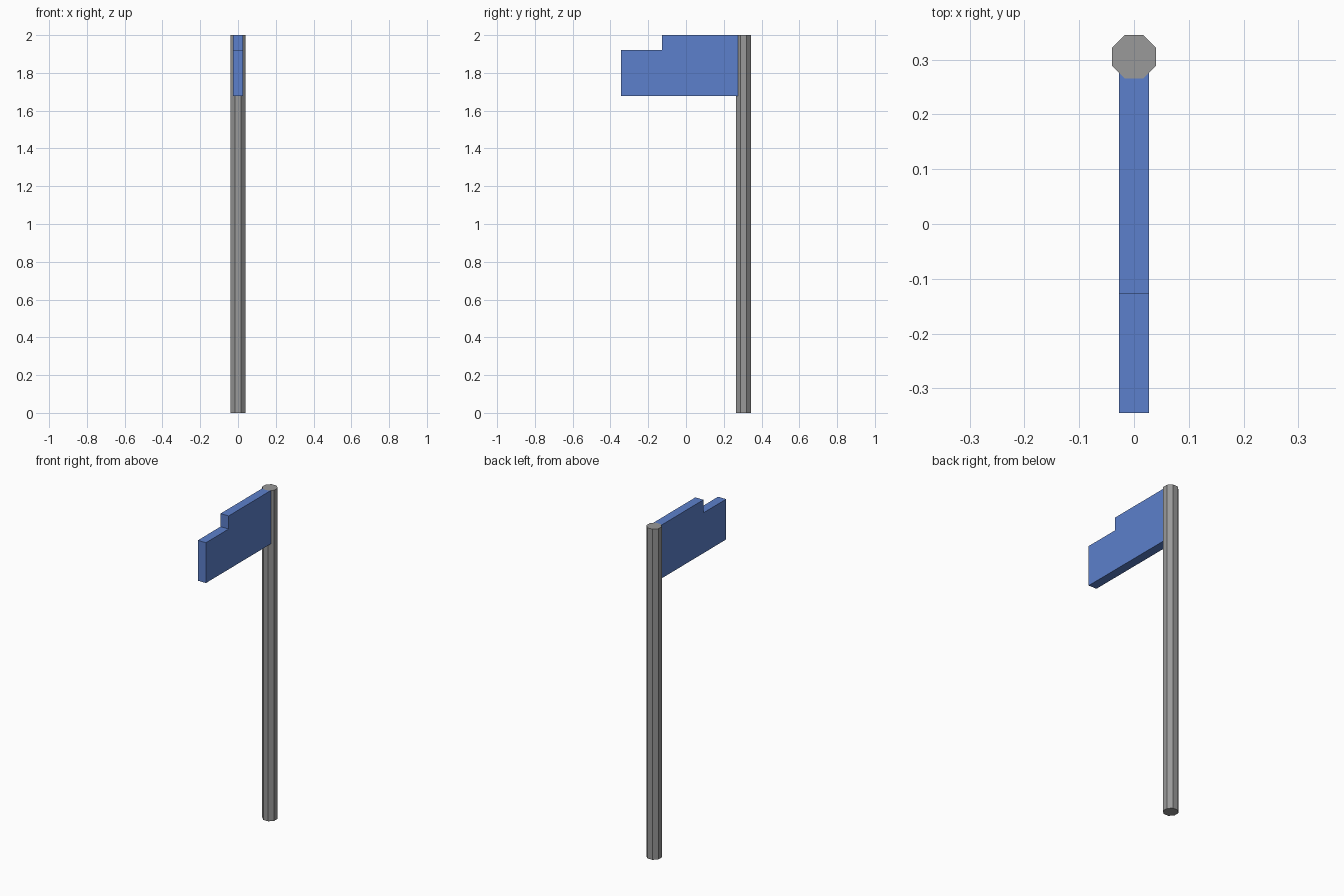
import bpy, bmesh, math

if "Cube" in bpy.data.objects:
    bpy.data.objects.remove(bpy.data.objects["Cube"])

POLE_Y, POLE_R, HEIGHT = 0.305, 0.04, 2.0      # POLE_R is centre to flat side
CORNER = POLE_R * math.tan(math.pi / 8)        # half length of one octagon side


def material(name, color):
    mat = bpy.data.materials.new(name)
    mat.diffuse_color = (*color, 1)
    mat.use_nodes = True
    mat.node_tree.nodes["Principled BSDF"].inputs["Base Color"].default_value = mat.diffuse_color
    return mat


def finish(bm, name, mat):
    bmesh.ops.recalc_face_normals(bm, faces=bm.faces)
    mesh = bpy.data.meshes.new(name)
    bm.to_mesh(mesh)
    bm.free()
    mesh.materials.append(mat)
    obj = bpy.data.objects.new(name, mesh)
    bpy.context.collection.objects.link(obj)
    return obj


grey = material("pole grey", (0.32, 0.32, 0.32))
blue = material("flag blue", (0.107, 0.216, 0.604))

# Octagonal pole with flat sides facing the axes
bm = bmesh.new()
radius = POLE_R / math.cos(math.pi / 8)
ring = [bm.verts.new((radius * math.cos(a), POLE_Y + radius * math.sin(a), 0))
        for a in (math.pi / 8 + i * math.pi / 4 for i in range(8))]
base = bm.faces.new(ring)
top = bmesh.ops.extrude_face_region(bm, geom=[base], use_keep_orig=True)
bmesh.ops.translate(bm, vec=(0, 0, HEIGHT),
                    verts=[v for v in top["geom"] if isinstance(v, bmesh.types.BMVert)])
finish(bm, "pole", grey)

# Stepped flag: side profiles across its thickness, fitted against the pole sides
HALF = 0.027
bm = bmesh.new()
loops = []
for x in (-HALF, -CORNER, CORNER, HALF):
    end = POLE_Y - POLE_R + max(0, abs(x) - CORNER)
    profile = [(-0.345, 1.677), (end, 1.677), (end, HEIGHT),
               (-0.128, HEIGHT), (-0.128, 1.921), (-0.345, 1.921)]
    loops.append([bm.verts.new((x, y, z)) for y, z in profile])
for a, b in zip(loops, loops[1:]):
    for i in range(6):
        j = (i + 1) % 6
        bm.faces.new((a[i], a[j], b[j], b[i]))
bm.faces.new(loops[0])
bm.faces.new(loops[-1])
finish(bm, "flag", blue)
